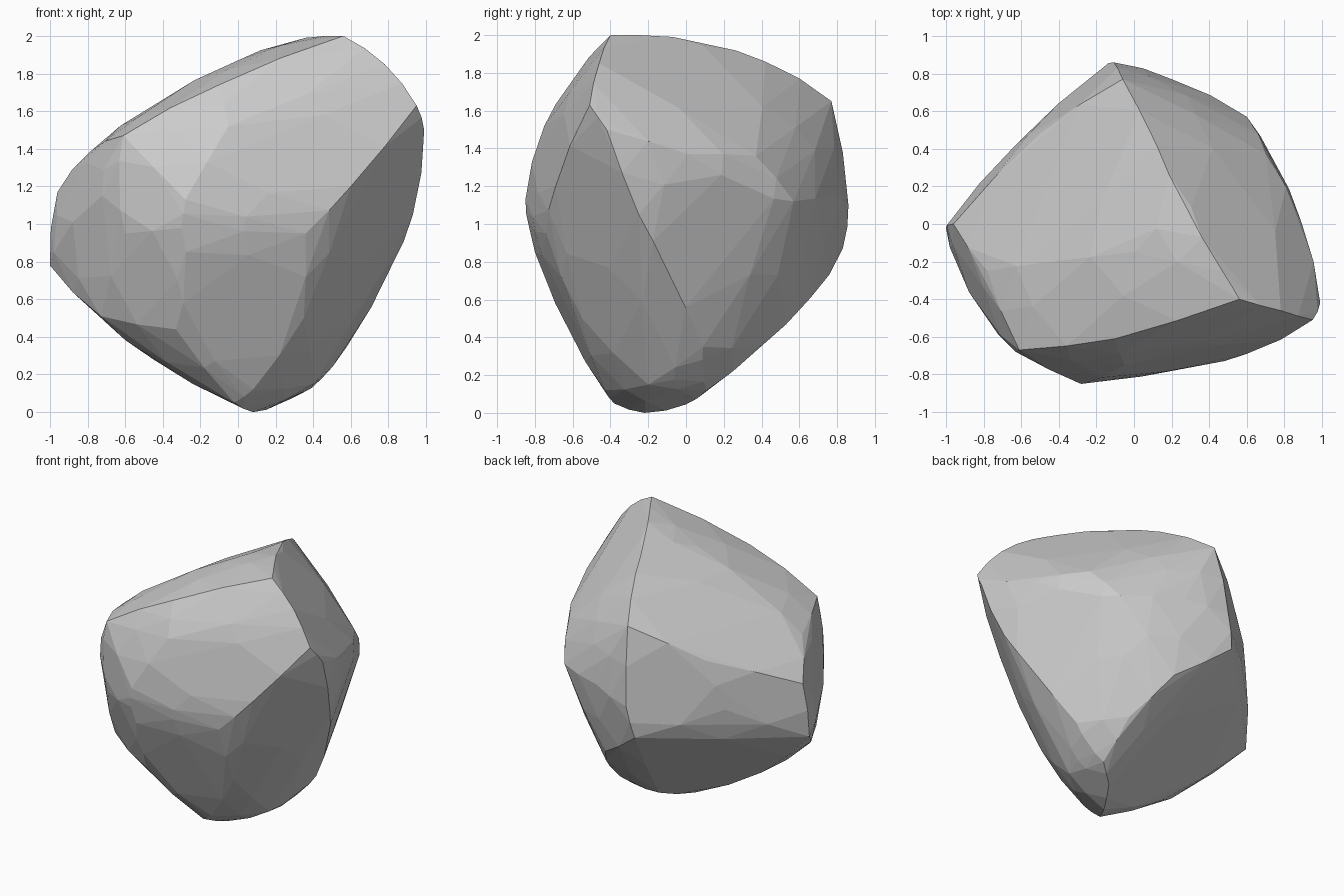
import bpy, bmesh
from math import radians

if "Cube" in bpy.data.objects:
    bpy.data.objects.remove(bpy.data.objects["Cube"])

# Corner points of the boulder, grouped by facet; their hull is the stone
corners = {
    "slanted_top": [
        (.56, -.40, 2.0), (.47, -.25, 2.0), (.25, .10, 1.95), (.12, .42, 1.86),
        (-.06, .77, 1.65), (-.10, -.61, 1.74), (-.61, -.67, 1.47),
        (-.78, -.25, 1.39), (-.45, -.20, 1.63), (-.50, .48, 1.40), (0, -.15, 1.87)],
    "left_edge": [
        (-.96, 0, 1.17), (-1, -.02, .78), (-.94, -.22, .92), (-.62, .43, 1.05),
        (-.79, -.49, 1.10)],
    "front": [
        (-.64, -.67, 1.20), (-.28, -.85, 1.13), (-.30, -.83, .98), (-.60, -.67, .95),
        (-.25, -.75, .73), (.36, -.74, .95), (.60, -.69, 1.20),
        (-.05, -.75, 1.52)],
    "right": [
        (.95, -.51, 1.63), (.99, -.42, 1.50), (.78, -.46, 1.85), (.93, -.25, 1.05),
        (.81, -.10, .78), (.58, .09, .35), (.47, .08, .22), (.35, -.55, .50),
        (.89, .01, 1.37), (.73, .35, 1.15), (.70, .37, 1.36), (.60, .57, 1.12)],
    "back": [
        (.20, .77, 1.15), (-.11, .86, 1.10), (-.16, .83, .87), (.20, .66, .61),
        (.36, .38, .35)],
    "underside": [
        (.08, -.22, 0), (-.02, -.38, .05), (.08, -.43, .12), (.22, 0, .045),
        (.36, .11, .12), (.40, -.20, .15), (-.33, -.61, .44), (-.73, -.40, .51),
        (-.45, -.25, .28)],
}


def wrap(bm, angle):
    """Convex hull of all vertices, with nearly flat neighbours merged."""
    bmesh.ops.delete(bm, geom=bm.edges[:], context='EDGES_FACES') if bm.edges else None
    bmesh.ops.convex_hull(bm, input=bm.verts[:])
    loose = [v for v in bm.verts if not v.link_faces]
    bmesh.ops.delete(bm, geom=loose, context='VERTS')
    bmesh.ops.dissolve_limit(bm, angle_limit=radians(angle),
                             verts=bm.verts[:], edges=bm.edges[:])
    bmesh.ops.recalc_face_normals(bm, faces=bm.faces[:])


def hull_of(points, angle):
    bm = bmesh.new()
    for p in points:
        bm.verts.new(p)
    wrap(bm, angle)
    return bm


# Rough block
bm = hull_of([p for group in corners.values() for p in group], 3)

# Worn ridges: bow each real edge slightly outward, then wrap again
points = [v.co.copy() for v in bm.verts]
for e in bm.edges:
    if e.calc_face_angle(0) > radians(7):
        normal = sum((f.normal for f in e.link_faces), e.verts[0].co * 0).normalized()
        bow = min(.04 * e.calc_length(), .016)
        middle = (e.verts[0].co + e.verts[1].co) / 2
        points.append(middle + normal * bow)
bm.free()
for p in points:
    p.z = max(0, min(2, p.z))
    p.x = max(-1, min(1, p.x))
bm = hull_of(points, 2)

# Boulder object, flat shaded
mesh = bpy.data.meshes.new("boulder")
bm.to_mesh(mesh)
bm.free()
boulder = bpy.data.objects.new("boulder", mesh)
bpy.context.collection.objects.link(boulder)
